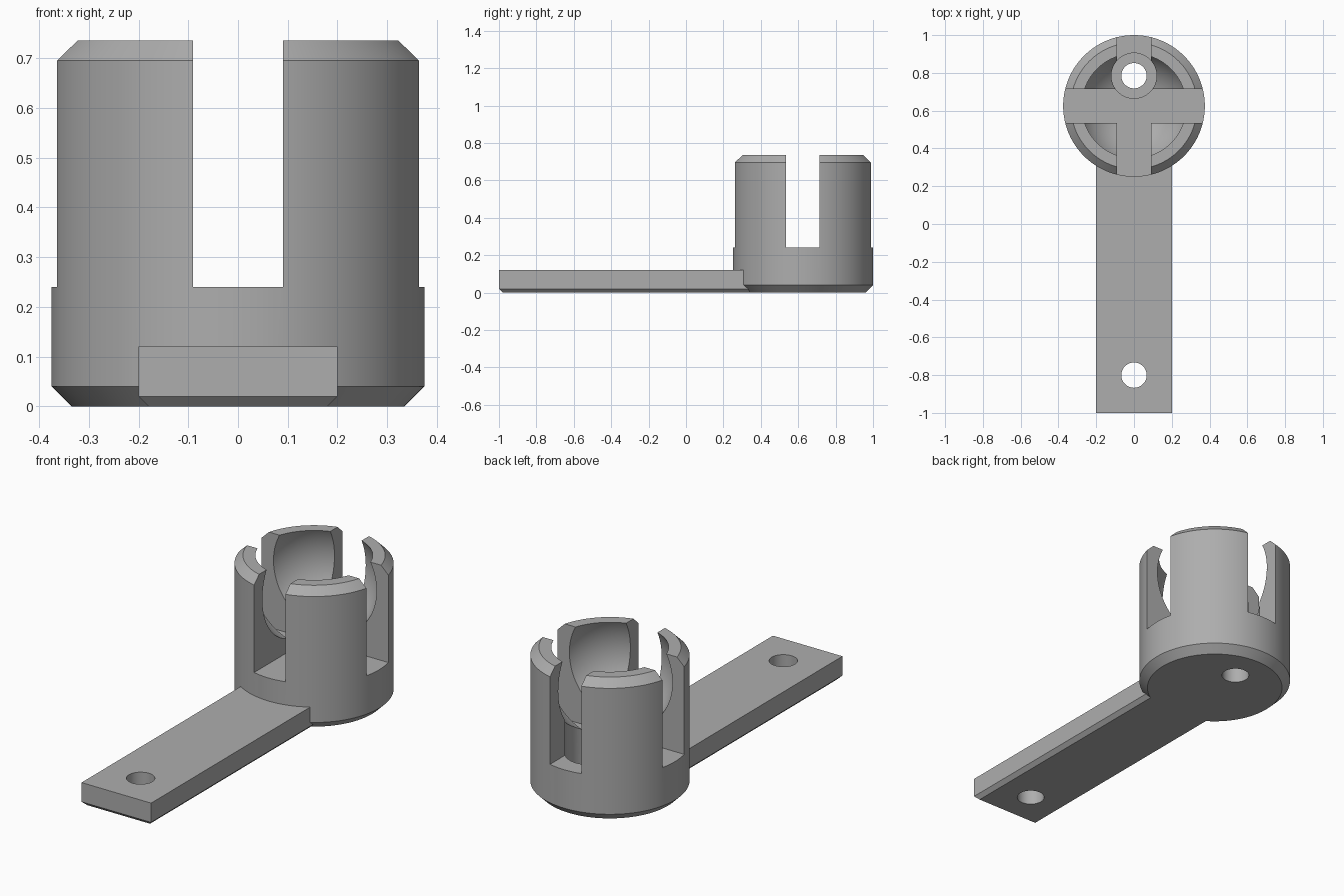
import bpy
import bmesh
import math

CY = 0.625          # centre of the round socket along y
R = 0.375           # socket radius
TOP = 0.735
FLOOR = 0.24        # floor of the cross slots

cube = bpy.data.objects.get("Cube")
if cube:
    bpy.data.objects.remove(cube, do_unlink=True)

grey = bpy.data.materials.new("plain_grey")
grey.use_nodes = True
colour = (0.42, 0.42, 0.42, 1)
grey.diffuse_color = colour
grey.node_tree.nodes["Principled BSDF"].inputs["Base Color"].default_value = colour


def finish(name, bm, cutter=True):
    bmesh.ops.recalc_face_normals(bm, faces=bm.faces)
    mesh = bpy.data.meshes.new(name)
    bm.to_mesh(mesh)
    bm.free()
    mesh.materials.append(grey)
    obj = bpy.data.objects.new(name, mesh)
    bpy.context.collection.objects.link(obj)
    if cutter:
        obj.hide_render = True
    return obj


def box(name, x, y0, y1, z0, z1):
    bm = bmesh.new()
    bmesh.ops.create_cube(bm, size=1)
    for v in bm.verts:
        v.co.x *= 2 * x
        v.co.y = y0 if v.co.y < 0 else y1
        v.co.z = z0 if v.co.z < 0 else z1
    return finish(name, bm)


def lathe(name, profile, y, segments, cutter=True):
    # Stack of rings (radius, height) closed by flat caps
    bm = bmesh.new()
    rings = []
    for r, z in profile:
        rings.append([bm.verts.new((r * math.cos(a), y + r * math.sin(a), z))
                      for a in (math.tau * i / segments for i in range(segments))])
    for low, high in zip(rings, rings[1:]):
        for i in range(segments):
            j = (i + 1) % segments
            bm.faces.new((low[i], low[j], high[j], high[i]))
    bm.faces.new(rings[0])
    bm.faces.new(rings[-1])
    return finish(name, bm, cutter)


def ball(name, y, z, r):
    bm = bmesh.new()
    bmesh.ops.create_uvsphere(bm, u_segments=96, v_segments=48, radius=r)
    bmesh.ops.translate(bm, verts=bm.verts, vec=(0, y, z))
    return finish(name, bm)


def boolean(target, other, operation):
    mod = target.modifiers.new(other.name, 'BOOLEAN')
    mod.operation = operation
    mod.solver = 'EXACT'
    mod.object = other
    bpy.context.view_layer.objects.active = target
    bpy.ops.object.modifier_apply(modifier=mod.name)
    bpy.data.objects.remove(other, do_unlink=True)


# Round socket with chamfered foot and rim
body = lathe("socket_bracket", [(R - 0.04, 0), (R, 0.04), (R, TOP - 0.04), (R - 0.04, TOP)],
             CY, 128, cutter=False)

# Mounting arm with its lower edges chamfered
arm = box("mounting_arm", 0.2, -1, CY, 0, 0.12)
bm = bmesh.new()
bm.from_mesh(arm.data)
low = [e for e in bm.edges if all(v.co.z < 0.01 for v in e.verts)
       and not all(v.co.y > 0 for v in e.verts)]
bmesh.ops.bevel(bm, geom=low, offset=0.02, segments=1, affect='EDGES')
bm.to_mesh(arm.data)
bm.free()
boolean(body, arm, 'UNION')

# Ball seat, crossed slots, screw recess and screw holes
boolean(body, ball("ball_seat", CY, 0.595, 0.31), 'DIFFERENCE')
boolean(body, box("slot_across", 0.5, CY - 0.09, CY + 0.09, FLOOR, 1), 'DIFFERENCE')
boolean(body, box("slot_along", 0.09, CY - 0.5, CY + 0.5, FLOOR, 1), 'DIFFERENCE')
boolean(body, lathe("screw_recess", [(0.12, 0.12), (0.12, 0.6)], 0.785, 64), 'DIFFERENCE')
for hole_y in (-0.8, 0.785):
    boolean(body, lathe("screw_hole", [(0.067, -0.1), (0.067, 0.3)], hole_y, 48), 'DIFFERENCE')

bpy.ops.object.select_all(action='DESELECT')
body.select_set(True)
bpy.context.view_layer.objects.active = body
bpy.ops.object.shade_smooth_by_angle(angle=math.radians(25))
